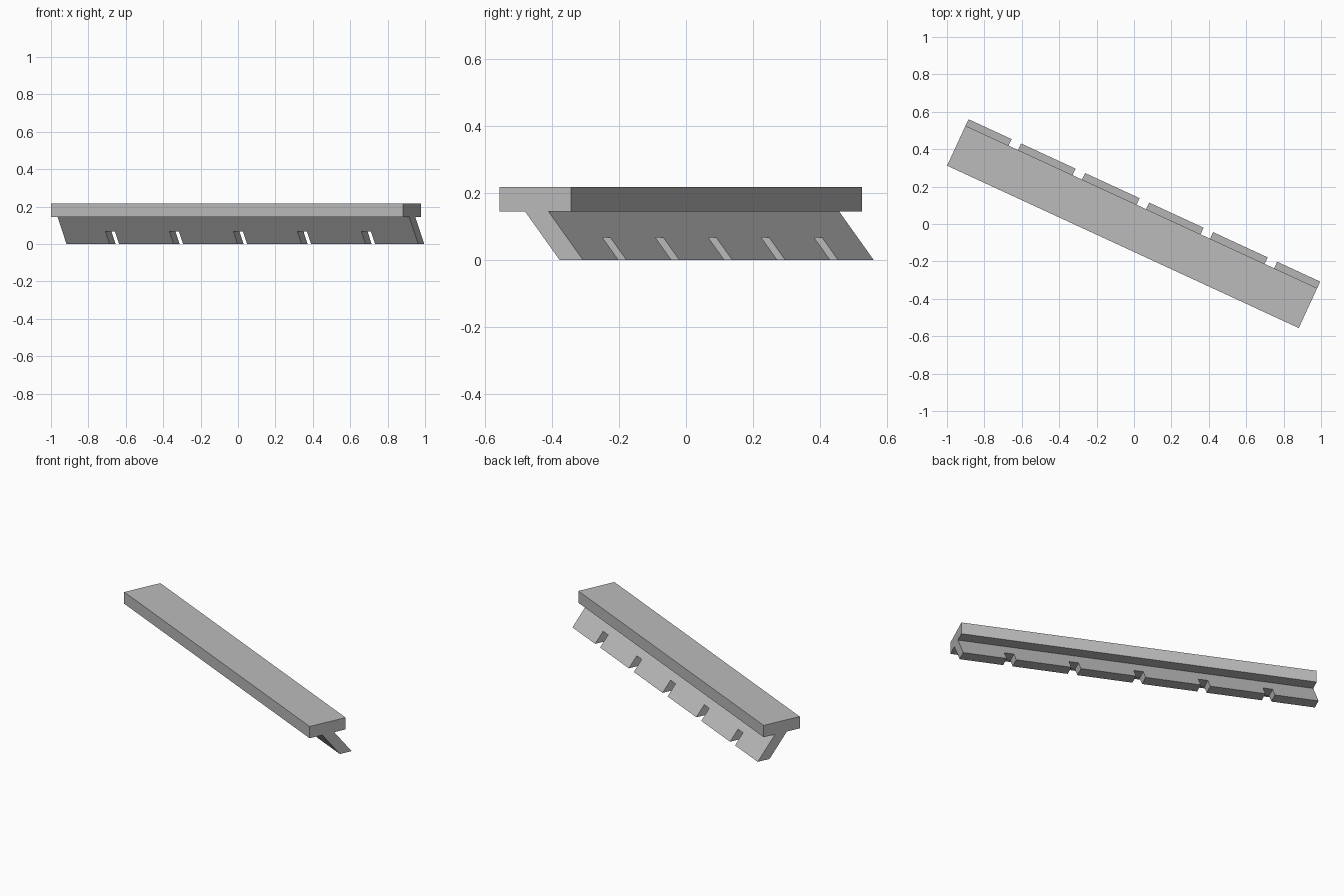
import bpy
import bmesh
from mathutils import Matrix, Vector
from math import radians

if "Cube" in bpy.data.objects:
    bpy.data.objects.remove(bpy.data.objects["Cube"])

LENGTH, WIDTH = 2.071, 0.235
DECK_Z, TOP_Z = 0.144, 0.217
NOTCH_W, NOTCH_H, NOTCH_STEP, NOTCHES = 0.056, 0.066, 0.377, 5
PLACE = Matrix.Translation((-0.01, -0.0155, 0)) @ Matrix.Rotation(radians(-24.78), 4, "Z")

grey = bpy.data.materials.new("plain grey")
grey.use_nodes = True
colour = (0.5, 0.5, 0.5, 1)
grey.diffuse_color = colour
grey.node_tree.nodes["Principled BSDF"].inputs["Base Color"].default_value = colour


def extruded(name, profile, offset):
    """Extrude a planar outline along an offset and turn it into place."""
    bm = bmesh.new()
    face = bm.faces.new([bm.verts.new(p) for p in profile])
    result = bmesh.ops.extrude_face_region(bm, geom=[face], use_keep_orig=True)
    moved = [v for v in result["geom"] if isinstance(v, bmesh.types.BMVert)]
    bmesh.ops.translate(bm, verts=moved, vec=Vector(offset))
    bmesh.ops.recalc_face_normals(bm, faces=bm.faces)
    bmesh.ops.transform(bm, matrix=PLACE, verts=bm.verts)
    mesh = bpy.data.meshes.new(name)
    bm.to_mesh(mesh)
    bm.free()
    mesh.materials.append(grey)
    obj = bpy.data.objects.new(name, mesh)
    bpy.context.collection.objects.link(obj)
    return obj


# Flat top plank
half, side = LENGTH / 2, WIDTH / 2
extruded("top_plank",
         [(-half, -side, DECK_Z), (half, -side, DECK_Z),
          (half, side, DECK_Z), (-half, side, DECK_Z)],
         (0, 0, TOP_Z - DECK_Z))

# Leaning web with notches along its lower edge
outline = [(-half, DECK_Z), (-half, 0)]
for i in range(NOTCHES):
    c = (i - (NOTCHES - 1) / 2) * NOTCH_STEP
    a, b = c - NOTCH_W / 2, c + NOTCH_W / 2
    outline += [(a, 0), (a, NOTCH_H), (b, NOTCH_H), (b, 0)]
outline += [(half, 0), (half, DECK_Z)]


def lean(z):
    return 0.079 - 0.113 * z / DECK_Z


extruded("slanted_web", [(x, lean(z), z) for x, z in outline], (0, 0.077, 0))
